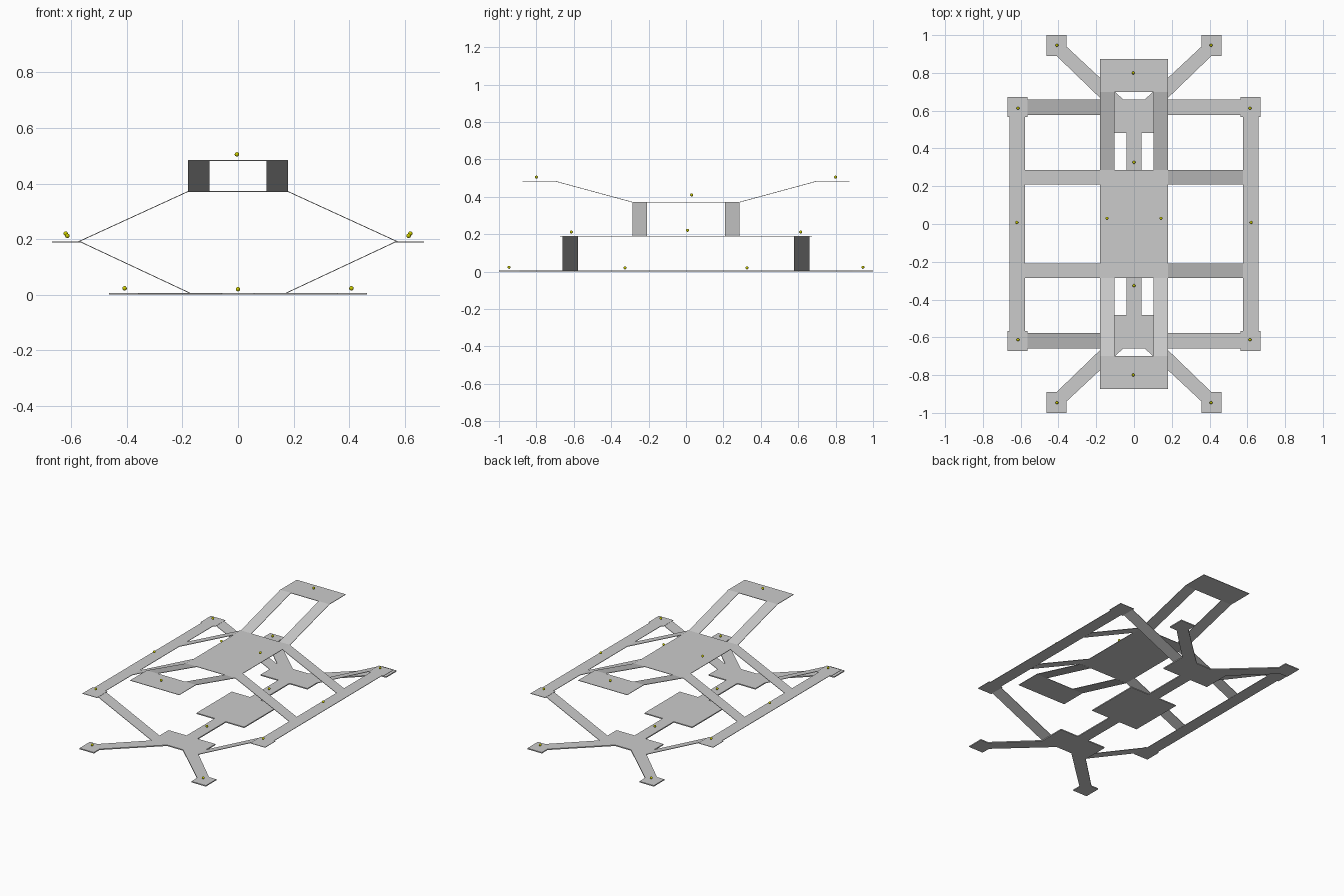
import bpy, bmesh
from mathutils import Vector

if "Cube" in bpy.data.objects:
    bpy.data.objects.remove(bpy.data.objects["Cube"])

Z0, Z1, Z2, Z3 = 0.007, 0.191, 0.373, 0.485   # levels of the folded sheet


def sheet(name, pts, sx=1, sy=1, thick=0.003):
    """Flat panel from its outline, upper face at the given points."""
    bm = bmesh.new()
    f = bm.faces.new([bm.verts.new((x * sx, y * sy, z)) for x, y, z in pts])
    f.normal_update()
    if f.normal.z < 0:
        f.normal_flip()
    me = bpy.data.meshes.new(name)
    bm.to_mesh(me)
    bm.free()
    ob = bpy.data.objects.new(name, me)
    bpy.context.collection.objects.link(ob)
    mod = ob.modifiers.new("thickness", 'SOLIDIFY')
    mod.thickness = thick
    mod.offset = -1
    return ob


def rect(x0, x1, y0, y1, z):
    return [(x0, y0, z), (x1, y0, z), (x1, y1, z), (x0, y1, z)]


def marker(x, y, z):
    """Small yellow ball floating above a panel."""
    me = bpy.data.meshes.new("marker_ball")
    bm = bmesh.new()
    bmesh.ops.create_uvsphere(bm, u_segments=12, v_segments=8, radius=0.008)
    for f in bm.faces:
        f.smooth = True
    bm.to_mesh(me)
    bm.free()
    me.materials.append(yellow)
    ob = bpy.data.objects.new("marker_ball", me)
    ob.location = Vector((x, y, z))
    bpy.context.collection.objects.link(ob)


yellow = bpy.data.materials.new("marker_yellow")
yellow.diffuse_color = (0.6, 0.6, 0.0, 1)
yellow.use_nodes = True
yellow.node_tree.nodes["Principled BSDF"].inputs["Base Color"].default_value = yellow.diffuse_color

# Central plates, lower and upper
sheet("lower_plate", rect(-0.175, 0.175, -0.185, 0.185, Z0), thick=Z0)
sheet("upper_plate", rect(-0.18, 0.18, -0.287, 0.287, Z2))

for sy in (1, -1):
    # Lower spine, hub and raised end plate
    sheet("spine", rect(-0.04, 0.04, 0.185, 0.482, Z0), 1, sy, Z0)
    sheet("hub", rect(-0.172, 0.172, 0.482, 0.66, Z0), 1, sy, Z0)
    sheet("end_plate", rect(-0.18, 0.18, 0.70, 0.873, Z3), 1, sy)
    for sx in (1, -1):
        # Diagonal leg and foot pad
        sheet("leg", [(0.058, 0.66, Z0), (0.172, 0.66, Z0), (0.41, 0.89, Z0),
                      (0.358, 0.89, Z0), (0.358, 0.94, Z0)], sx, sy, Z0)
        sheet("foot_pad", rect(0.358, 0.464, 0.89, 1.0, Z0), sx, sy, Z0)
        # Lower arm rising to the middle frame
        sheet("lower_arm", [(0.172, 0.577, Z0), (0.565, 0.577, Z1),
                            (0.565, 0.66, Z1), (0.172, 0.66, Z0)], sx, sy)
        sheet("corner_pad", rect(0.563, 0.67, 0.566, 0.673, Z1), sx, sy)
        # Upper arm from frame rail to upper plate
        sheet("upper_arm", [(0.18, 0.208, Z2), (0.577, 0.208, Z1),
                            (0.577, 0.287, Z1), (0.18, 0.287, Z2)], sx, sy)
        # Sloped strip carrying the end plate
        sheet("top_strip", [(0.102, 0.287, Z2), (0.18, 0.287, Z2),
                            (0.18, 0.70, Z3), (0.102, 0.70, Z3)], sx, sy)
        marker(0.408 * sx, 0.946 * sy, 0.023)
        marker(0.614 * sx, 0.613 * sy, 0.212)
    marker(0, 0.326 * sy, 0.02)
    marker(-0.004, 0.80 * sy, 0.505)

# Side rails of the middle frame
for sx in (1, -1):
    sheet("side_rail", rect(0.577, 0.66, -0.566, 0.566, Z1), sx)
    marker(0.62 * sx, 0.008, 0.22)
    marker(0.143 * sx, 0.03, 0.41)
